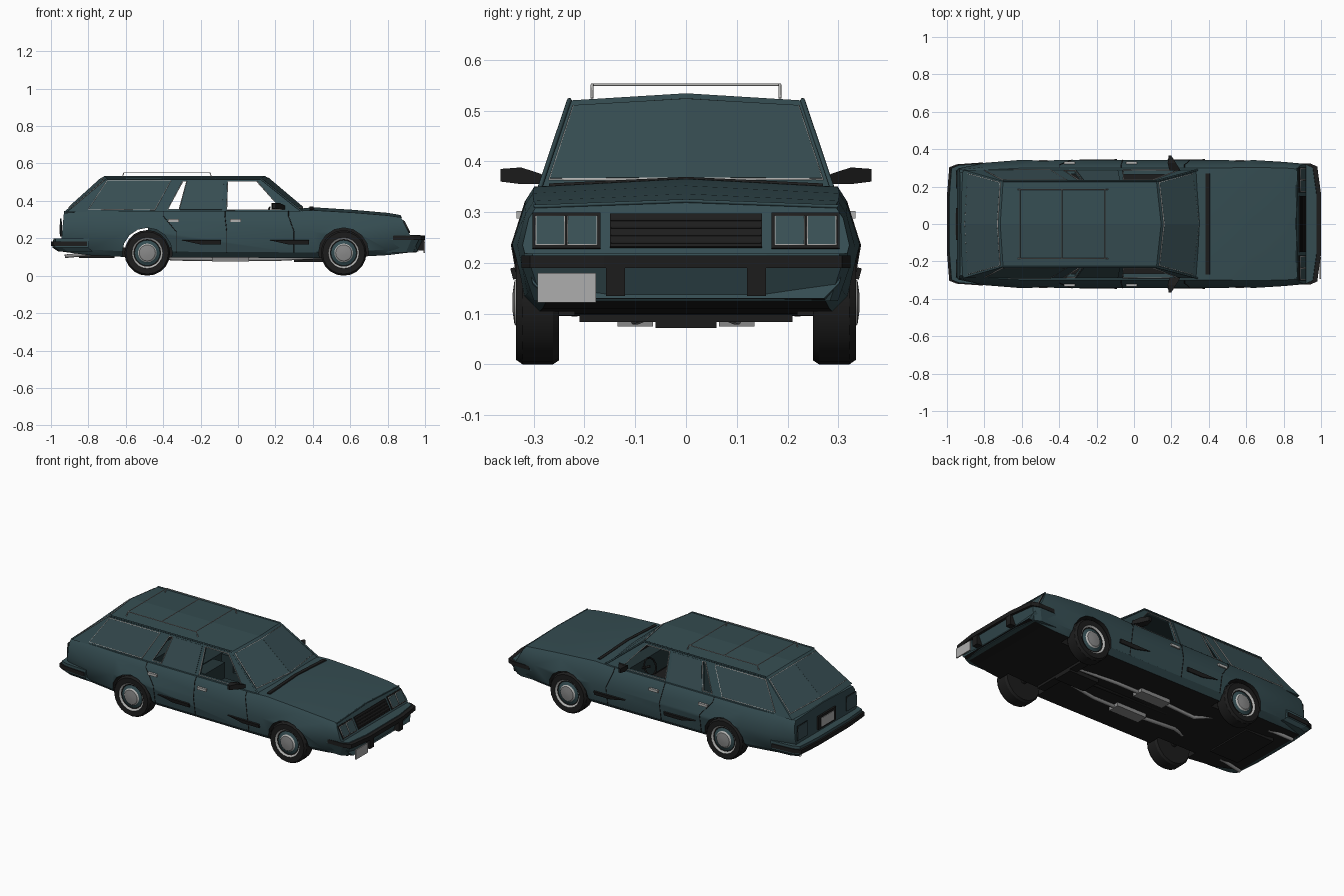
import bpy, bmesh, math
from mathutils import Vector as V
from mathutils.geometry import normal

if "Cube" in bpy.data.objects:
    bpy.data.objects.remove(bpy.data.objects["Cube"])

# Materials, shared by every mesh in the same slot order
def material(name, c):
    m = bpy.data.materials.new(name)
    m.use_nodes = True
    m.diffuse_color = (*c, 1)
    m.node_tree.nodes["Principled BSDF"].inputs["Base Color"].default_value = (*c, 1)
    return m

MATS = [material("teal paint", (.035, .073, .083)), material("black trim", (.012, .012, .012)),
        material("chrome", (.45, .45, .44)), material("teal glass", (.039, .077, .087)),
        material("hub grey", (.25, .25, .25)), material("plate grey", (.42, .42, .42)),
        material("interior", (.018, .036, .04))]
PAINT, BLACK, CHROME, GLASS, HUB, PLATE, CABIN = range(7)

def mesh(name, verts, faces, mat=PAINT, smooth=False):
    """mat is one slot index or a list with one index per face"""
    me = bpy.data.meshes.new(name)
    me.from_pydata([tuple(v) for v in verts], [], faces)
    for m in MATS:
        me.materials.append(m)
    for i, p in enumerate(me.polygons):
        p.material_index = mat[i] if isinstance(mat, list) else mat
    bm = bmesh.new()
    bm.from_mesh(me)
    bmesh.ops.remove_doubles(bm, verts=bm.verts, dist=1e-5)
    bmesh.ops.recalc_face_normals(bm, faces=bm.faces)
    bm.to_mesh(me)
    bm.free()
    ob = bpy.data.objects.new(name, me)
    bpy.context.collection.objects.link(ob)
    if smooth:
        activate(ob)
        bpy.ops.object.shade_smooth_by_angle(angle=math.radians(32))
    return ob

def activate(ob):
    bpy.ops.object.select_all(action='DESELECT')
    ob.select_set(True)
    bpy.context.view_layer.objects.active = ob

def skin(name, rings, mat=PAINT, smooth=False):
    """closed solid through equal rings, with end caps"""
    n = len(rings[0])
    faces = [(k*n + i, k*n + (i+1) % n, (k+1)*n + (i+1) % n, (k+1)*n + i)
             for k in range(len(rings)-1) for i in range(n)]
    faces += [tuple(range(n)), tuple(range((len(rings)-1)*n, len(rings)*n))]
    return mesh(name, [v for r in rings for v in r], faces, mat, smooth)

def box(name, x, y, z, mat=PAINT):
    return skin(name, [[(x[0], y[0], k), (x[1], y[0], k), (x[1], y[1], k), (x[0], y[1], k)] for k in z], mat)

def plate(name, corners, mat, t=.006):
    n = normal([V(c) for c in corners[:4]]) * t / 2
    return skin(name, [[V(c) - n for c in corners], [V(c) + n for c in corners]], mat)

def tube(name, pts, r, mat, closed=False):
    cu = bpy.data.curves.new(name, 'CURVE')
    cu.dimensions, cu.bevel_depth, cu.bevel_resolution = '3D', r, 1
    s = cu.splines.new('POLY')
    s.points.add(len(pts) - 1)
    for p, q in zip(s.points, pts):
        p.co = (*q, 1)
    s.use_cyclic_u = closed
    cu.materials.append(MATS[mat])
    ob = bpy.data.objects.new(name, cu)
    bpy.context.collection.objects.link(ob)
    return ob

def lathe(name, profile, x, z, side, mats, seg=20):
    rings = [[(x + r*math.cos(a), side*y, z + r*math.sin(a))
              for a in (2*math.pi*i/seg for i in range(seg))] for r, y in profile]
    return skin(name, rings, [m for m in mats for _ in range(seg)] + [mats[0], mats[-1]], True)

def cut(target, cutter):
    m = target.modifiers.new("cut", 'BOOLEAN')
    m.operation, m.solver, m.object = 'DIFFERENCE', 'EXACT', cutter
    activate(target)
    bpy.ops.object.modifier_apply(modifier=m.name)

def discard(*obs):
    for ob in obs:
        bpy.data.objects.remove(ob)

# Lower body: stations of x, shear, half width, shoulder width, bottom, edge, crown
STATIONS = [(-.93, -.02, .297, .28, .13, .335, .345), (-.80, 0, .327, .295, .11, .345, .35),
            (-.60, 0, .343, .305, .1, .345, .35), (.30, 0, .343, .305, .095, .345, .355),
            (.40, 0, .343, .305, .095, .35, .366), (.62, 0, .343, .308, .1, .337, .352),
            (.80, 0, .332, .306, .11, .322, .336), (.865, .1, .322, .3, .13, .312, .325)]
rings = []
for x, dx, w, wt, zb, ze, zt in STATIONS:
    half = [(w-.05, zb), (w-.02, zb+.03), (w, .235), (wt+.01, ze-.025), (wt-.006, ze)]
    loop = [(0, zb)] + half + [(0, zt)] + [(-y, z) for y, z in reversed(half)]
    rings.append([(x + dx*(zt-z)/(zt-zb), y, z) for y, z in loop])
n = len(rings[0])
strip = [BLACK if i in (0, n-1) else PAINT for i in range(n)]
body = skin("lower_body", rings, strip*(len(rings)-1) + [PAINT, PAINT])
cabin = box("cabin_cutter", (-.85, .28), (-.265, .265), (.15, .5), BLACK)
cut(body, cabin)
AXLES = {"rear": -.485, "front": .565}
for x in AXLES.values():
    for s in (1, -1):
        arch = lathe("arch_cutter", [(.134, .22), (.134, .4)], x, .122, s, [BLACK], 16)
        cut(body, arch)
        discard(arch)
discard(cabin)
activate(body)
bpy.ops.object.shade_smooth_by_angle(angle=math.radians(32))

# Cabin top: hollow hull with open front and vent windows
def hull(name, k, drop, mat):
    base = [(.34, .29), (.375, 0), (.34, -.29), (-.915, -.29), (-.93, 0), (-.915, .29)]
    roof = [(.12, .228, .52), (.145, 0, .534), (.12, -.228, .52),
            (-.7, -.228, .52), (-.715, 0, .534), (-.7, .228, .52)]
    v = [((x+.28)*k - .28, y*k, .34-drop) for x, y in base] + [((x+.28)*k - .28, y*k, z-drop) for x, y, z in roof]
    f = [(i, (i+1) % 6, (i+1) % 6 + 6, i+6) for i in range(6)]
    f += [(6, 7, 10, 11), (7, 8, 9, 10), (0, 1, 4, 5), (1, 2, 3, 4)]
    return mesh(name, v, f, mat)

def side(x, z, s, out=0):
    return (x, s*(.29 - (z-.34)*.062/.18 + out), z)

FRONT_WIN = [(-.06, .352), (-.055, .505), (.1, .505), (.235, .352)]
VENT = [(-.375, .355), (-.295, .505), (-.275, .505), (-.315, .355)]
DOOR_WIN = [(-.31, .352), (-.268, .507), (-.075, .507), (-.085, .352)]
QUARTER = [(-.8, .355), (-.7, .507), (-.36, .507), (-.445, .352)]
top = hull("cabin_top", 1, 0, PAINT)
inner = hull("hollow_cutter", .955, .012, CABIN)
cut(top, inner)
for win in (FRONT_WIN, VENT):
    hole = skin("window_cutter", [[(x, y, z) for x, z in win] for y in (-.5, .5)], PAINT)
    cut(top, hole)
    discard(hole)
discard(inner)

# Windshield and tailgate glass, each in two halves with a chrome surround
for name, lo, hi in (("windshield", ((.34, .29, .34), (.375, 0, .34)), ((.12, .228, .52), (.145, 0, .534))),
                     ("tailgate_glass", ((-.915, .29, .34), (-.93, 0, .34)), ((-.7, .228, .52), (-.715, 0, .534)))):
    def at(i, t, shrink):
        p = V(lo[i]).lerp(V(hi[i]), t)
        return V((p.x, p.y*shrink, p.z))
    q = [at(0, .13, .95), at(1, .13, 1), at(1, .93, 1), at(0, .93, .95)]
    flip = [V((p.x, -p.y, p.z)) for p in q]
    for s, c in (("left", q), ("right", flip)):
        plate(s + "_" + name, c, GLASS, .009)
    tube(name + "_trim", [q[0], q[1], flip[0], flip[3], q[2], q[3]], .004, CHROME, True)

# Everything that repeats on both sides
for s, tag in ((1, "left_"), (-1, "right_")):
    for name, win in (("rear_door_glass", DOOR_WIN), ("quarter_glass", QUARTER)):
        plate(tag + name, [side(x, z, s) for x, z in win], GLASS)
    for name, win in (("front_window_trim", FRONT_WIN), ("vent_trim", VENT), ("quarter_trim", QUARTER)):
        tube(tag + name, [side(x, z, s, .002) for x, z in win], .003, CHROME, True)
    tube(tag + "drip_rail", [(.34, s*.289, .345), (.12, s*.23, .52), (-.7, s*.23, .52)], .005, PAINT)
    # Door seams, handles and rub strips
    for x0, x1 in ((.27, .3), (-.07, -.06), (-.4, -.33)):
        tube(tag + "door_seam", [(x0, s*.3, .345), (x0, s*.316, .32), (x1, s*.343, .235), (x1, s*.324, .125)], .002, BLACK)
    for x in (-.345, -.013):
        box(tag + "door_handle", (x-.03, x+.03), (s*.318, s*.334), (.287, .302), CHROME)
    for x in (-.3, .17):
        plate(tag + "rub_strip", [(x, s*.339, .19), (x+.21, s*.342, .19), (x+.21, s*.336, .168), (x+.1, s*.336, .168)], BLACK, .009)
    # Door mirror
    skin(tag + "mirror", [[(.19, s*.285, .355), (.25, s*.285, .355), (.25, s*.285, .375), (.19, s*.285, .375)],
                          [(.18, s*.325, .355), (.225, s*.325, .355), (.225, s*.325, .388), (.18, s*.325, .388)],
                          [(.185, s*.365, .36), (.2, s*.365, .36), (.2, s*.365, .385), (.185, s*.365, .385)]], BLACK)
    # Wheels
    for axle, x in AXLES.items():
        lathe(tag + axle + "_wheel",
              [(.06, .25), (.114, .25), (.122, .262), (.122, .322), (.113, .335), (.083, .334),
               (.074, .326), (.068, .324), (.05, .33), (.043, .338), (.015, .342)], x, .122, s,
              [BLACK]*5 + [CHROME, BLACK, PAINT, CHROME, HUB])
    # Headlamps on the raked nose
    def nose(y, z, out=.003):
        return (.865 + .1*(.325-z)/.195 + out, s*y, z)
    plate(tag + "lamp_recess", [nose(.168, .228), nose(.302, .228), nose(.302, .298), nose(.168, .298)], BLACK, .004)
    for a, b in ((.176, .232), (.24, .295)):
        c = [nose(a, .236, .006), nose(b, .236, .006), nose(b, .291, .006), nose(a, .291, .006)]
        plate(tag + "headlamp", c, GLASS)
        tube(tag + "headlamp_trim", c, .003, CHROME, True)
    # Tail lamps
    tail = [(-.947, s*y, z) for y, z in ((.19, .22), (.285, .22), (.28, .305), (.19, .305))]
    plate(tag + "tail_lamp", tail, GLASS, .009)
    tube(tag + "tail_lamp_edge", tail, .002, BLACK, True)
    # Bumper guards and front seats
    box(tag + "bumper_guard", (.93, .998), (s*.12, s*.158), (.135, .195), BLACK)
    box(tag + "front_seat", (-.1, .1), (s*.04, s*.23), (.15, .24), CABIN)
    box(tag + "seat_back", (-.14, -.06), (s*.04, s*.23), (.15, .335), CABIN)
    # Exhaust, muffler and roof rail
    tube(tag + "exhaust", [(.45, s*.07, .1), (.2, s*.1, .088), (-.1, s*.1, .088), (-.35, s*.08, .09),
                           (-.5, s*.15, .12), (-.75, s*.2, .12), (-.925, s*.22, .104)], .011, HUB)
    box(tag + "muffler", (-.14, .06), (s*.065, s*.135), (.075, .105), HUB)
    tube(tag + "roof_rail", [(-.62, s*.185, .524), (-.61, s*.185, .551), (-.15, s*.185, .551), (-.14, s*.185, .524)], .003, CHROME)

for x in (-.61, -.385, -.155):
    tube("rack_bar", [(x, -.185, .551), (x, .185, .551)], .0025, CHROME)

# Grille with slats, plates and cowl
def face(y, z, out=.003):
    return (.865 + .1*(.325-z)/.195 + out, y, z)
plate("grille", [face(-.15, .23), face(.15, .23), face(.15, .295), face(-.15, .295)], BLACK, .008)
for i in range(4):
    z = .24 + i*.015
    tube("grille_slat", [face(-.148, z, .008), face(.148, z, .008)], .0025, BLACK)
tube("hood_lip", [face(-.3, .311, 0), face(0, .322, 0), face(.3, .311, 0)], .004, PAINT)
box("front_plate", (.992, .999), (-.293, -.177), (.122, .18), PLATE)
box("rear_plate_recess", (-.951, -.94), (-.085, .085), (.21, .29), BLACK)
box("rear_plate", (-.955, -.949), (-.06, .06), (.222, .275), PLATE)
plate("cowl_vent", [(.385, -.27, .353), (.405, -.27, .353), (.405, 0, .366), (.405, .27, .353), (.385, .27, .353), (.385, 0, .366)], BLACK, .008)

# Bumpers: painted shell with a black strip round it
def bumper(name, plan, levels, mat):
    outline = plan + [(x, -y) for x, y in reversed(plan)]
    skin(name, [[(x*kx, y*ky, z) for x, y in outline] for z, kx, ky in levels], mat)
FRONT = [(.82, .322), (.93, .322), (.97, .305), (.99, .16)]
REAR = [(-.8, .326), (-.94, .316), (-.98, .3), (-.992, .15)]
bumper("front_bumper", FRONT, ((.125, .965, .93), (.19, .995, 1), (.218, .985, .99)), PAINT)
bumper("front_bumper_strip", FRONT, ((.19, 1.01, 1.008), (.214, 1.01, 1.008)), BLACK)
bumper("rear_bumper", REAR, ((.13, .97, .96), (.15, 1, 1), (.198, .995, .995)), PAINT)
bumper("rear_bumper_strip", REAR, ((.158, 1.008, 1.01), (.182, 1.008, 1.01)), BLACK)

# Cabin interior
box("rear_bench", (-.42, -.25), (-.24, .24), (.15, .25), CABIN)
box("bench_back", (-.48, -.4), (-.24, .24), (.15, .335), CABIN)
box("dashboard", (.2, .3), (-.262, .262), (.22, .342), CABIN)
tube("steering_wheel", [(.15 + .02*math.sin(a), .13 + .05*math.cos(a), .32 + .045*math.sin(a))
                        for a in (math.pi*i/6 for i in range(12))], .005, BLACK, True)
tube("steering_column", [(.15, .13, .32), (.22, .13, .29)], .007, BLACK)

# Underbody
box("engine_sump", (.3, .5), (-.06, .06), (.072, .13), BLACK)
box("crossmember", (.45, .5), (-.21, .21), (.083, .11), BLACK)
for name, x in AXLES.items():
    tube(name + "_axle", [(x, -.26, .122), (x, .26, .122)], .018, BLACK)
tube("drive_shaft", [(.3, 0, .1), (-.485, 0, .115)], .014, BLACK)
box("fuel_tank", (-.85, -.66), (-.15, .15), (.095, .13), BLACK)
